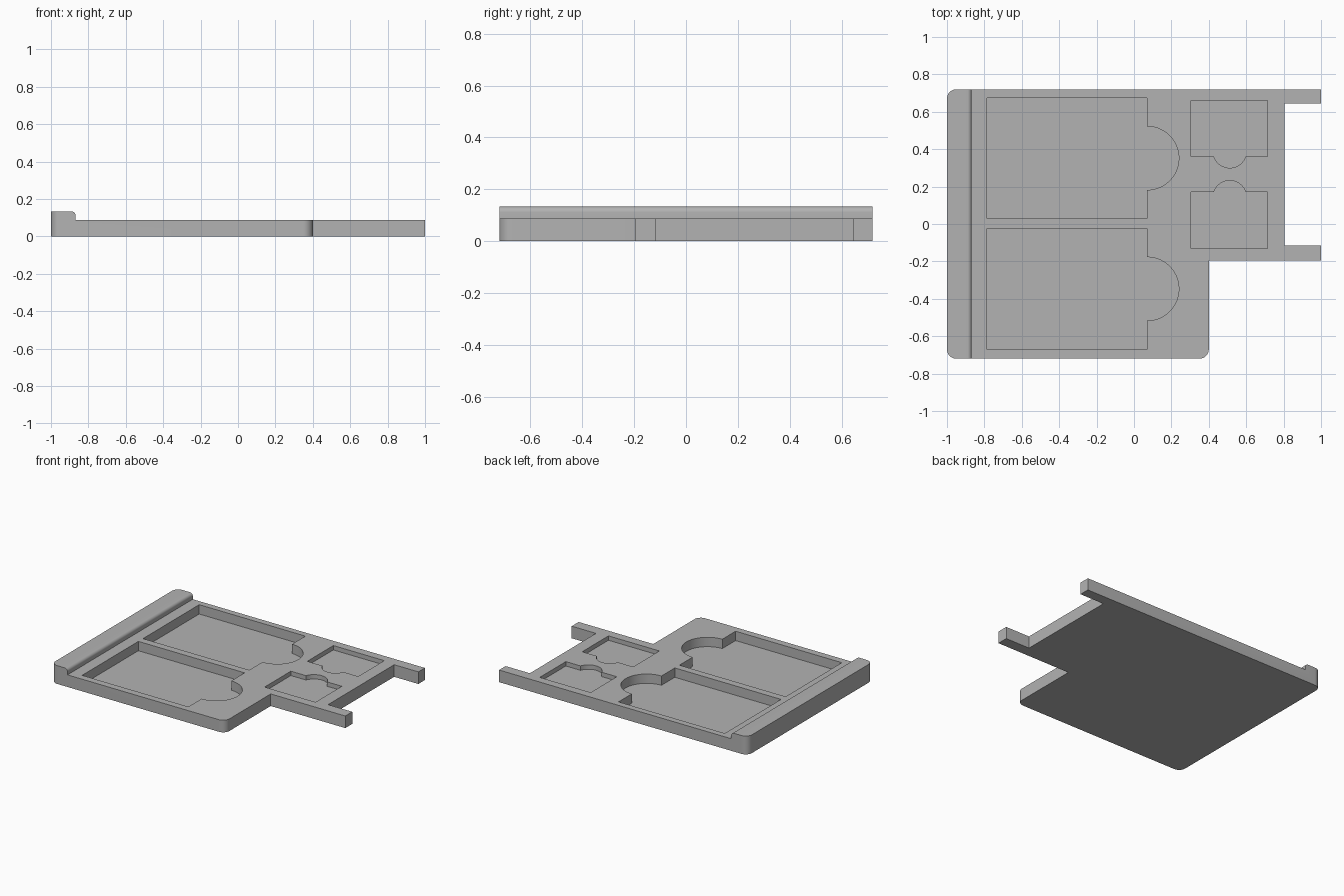
import bpy, bmesh, math

if "Cube" in bpy.data.objects:
    bpy.data.objects.remove(bpy.data.objects["Cube"])

TOP, LIP_TOP, HALF_Y = 0.088, 0.133, 0.72

grey = bpy.data.materials.new("light grey plastic")
grey.diffuse_color = (0.45, 0.45, 0.45, 1)
grey.use_nodes = True
grey.node_tree.nodes["Principled BSDF"].inputs["Base Color"].default_value = grey.diffuse_color


def arc(cx, cy, r, a0, a1, n=10):
    """Points on an arc, angles in degrees."""
    return [(cx + r * math.cos(math.radians(a0 + (a1 - a0) * i / n)),
             cy + r * math.sin(math.radians(a0 + (a1 - a0) * i / n))) for i in range(n + 1)]


def prism(name, outline, lo, hi, along="z"):
    """Extrude a flat outline along z, or an x-z profile along y."""
    bm = bmesh.new()
    put = (lambda a, b: (a, b, lo)) if along == "z" else (lambda a, b: (a, lo, b))
    face = bm.faces.new([bm.verts.new(put(a, b)) for a, b in outline])
    new = bmesh.ops.extrude_face_region(bm, geom=[face])["geom"]
    move = (0, 0, hi - lo) if along == "z" else (0, hi - lo, 0)
    bmesh.ops.translate(bm, verts=[g for g in new if isinstance(g, bmesh.types.BMVert)], vec=move)
    bmesh.ops.recalc_face_normals(bm, faces=bm.faces)
    mesh = bpy.data.meshes.new(name)
    bm.to_mesh(mesh)
    bm.free()
    mesh.materials.append(grey)
    obj = bpy.data.objects.new(name, mesh)
    bpy.context.collection.objects.link(obj)
    return obj


# Tray outline: rounded corners, front right step and two prongs
R = 0.05
outline = (arc(-1 + R, -HALF_Y + R, R, 180, 270) + arc(0.4 - R, -HALF_Y + R, R, 270, 360)
           + [(0.4, -0.195), (1, -0.195), (1, -0.115), (0.805, -0.115),
              (0.805, 0.645), (1, 0.645), (1, HALF_Y)]
           + arc(-1 + R, HALF_Y - R, R, 90, 180))
tray = prism("tray", outline, 0, LIP_TOP)

# Material removed above the deck, leaving a rounded lip on the left
r = 0.022
profile = ([(1.2, TOP), (-0.868, TOP)]
           + arc(-0.868 - r, LIP_TOP - r, r, 0, 90, 8)
           + [(-0.868 - r, 0.25), (1.2, 0.25)])
cutters = [prism("deck_cutter", profile, -1, 1, "y")]

# Large pockets with a half-round finger notch on the right
for name, y in (("back", 0.352), ("front", -0.347)):
    pts = ([(-0.785, y + 0.323), (-0.785, y - 0.323), (0.07, y - 0.323)]
           + arc(0.07, y, 0.17, -90, 90, 28) + [(0.07, y + 0.323)])
    cutters.append(prism(name + "_large_pocket_cutter", pts, 0.02, 0.2))

# Small shallow pockets with notches facing each other
for name, near, far, s in (("back", 0.36, 0.66, 1), ("front", 0.172, -0.13, -1)):
    a = math.degrees(math.asin(0.03 / 0.09))
    notch = [(x, near + s * d) for x, d in arc(0.512, 0.03, 0.09, 180 + a, 360 - a, 18)]
    pts = [(0.305, far), (0.305, near)] + notch + [(0.715, near), (0.715, far)]
    cutters.append(prism(name + "_small_pocket_cutter", pts, 0.056, 0.2))

# Cut the deck and pockets
bpy.context.view_layer.objects.active = tray
for cutter in cutters:
    mod = tray.modifiers.new(cutter.name, "BOOLEAN")
    mod.operation, mod.solver, mod.object = "DIFFERENCE", "EXACT", cutter
    bpy.ops.object.modifier_apply(modifier=mod.name)
    bpy.data.objects.remove(cutter)

# Smooth the rounded corners, keep edges crisp
tray.select_set(True)
bpy.ops.object.shade_smooth_by_angle(angle=math.radians(30))
